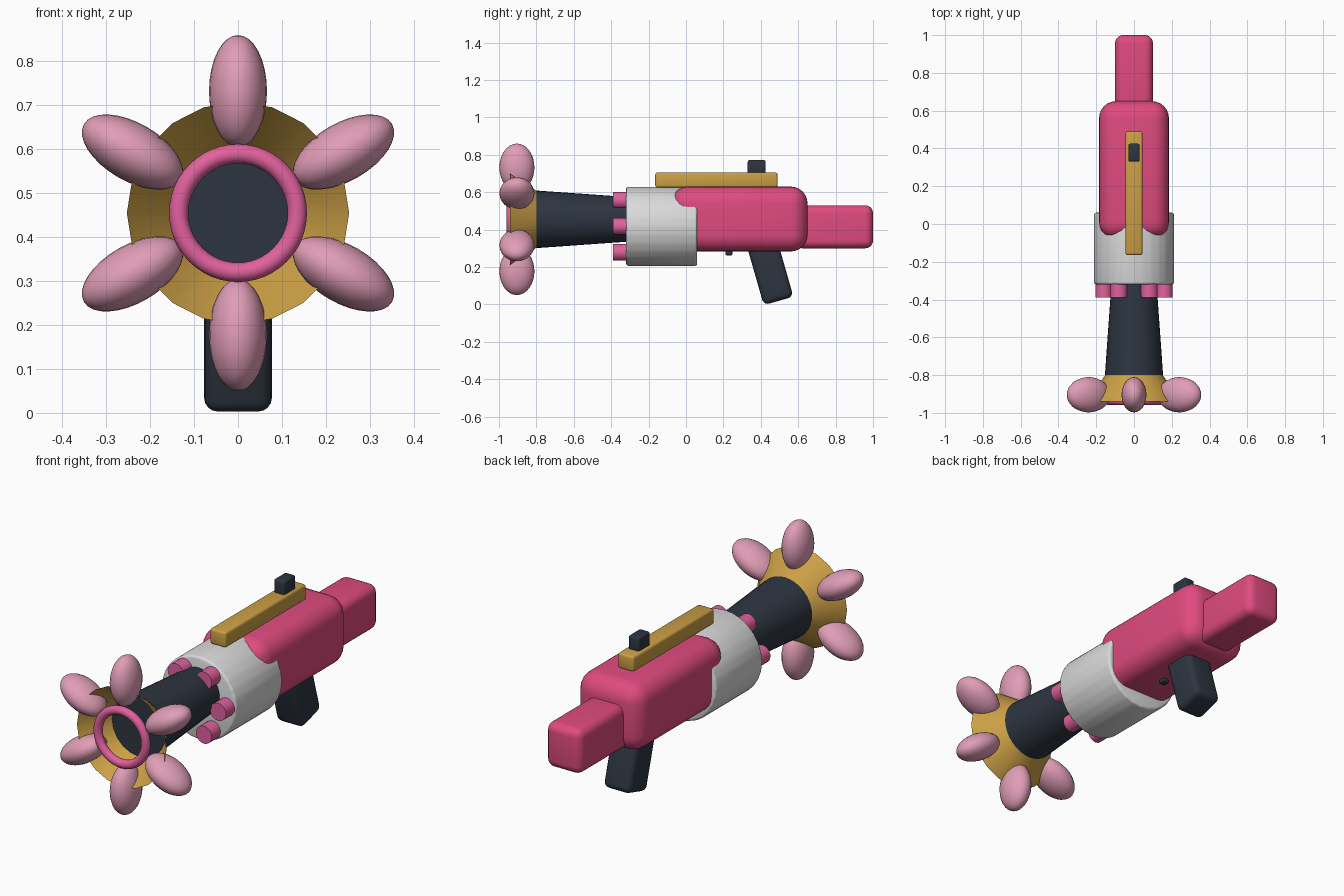
import bpy
import math
from mathutils import Matrix, Vector

cube = bpy.data.objects.get("Cube")
if cube:
    bpy.data.objects.remove(cube, do_unlink=True)


def material(name, rgb):
    m = bpy.data.materials.new(name)
    m.use_nodes = True
    m.diffuse_color = (*rgb, 1)
    m.node_tree.nodes["Principled BSDF"].inputs["Base Color"].default_value = (*rgb, 1)
    return m


RED = material("raspberry", (0.74, 0.07, 0.21))
PINK = material("hot pink", (0.75, 0.12, 0.34))
PETAL = material("pale pink", (0.75, 0.34, 0.47))
GOLD = material("gold", (0.60, 0.35, 0.06))
DARK = material("dark slate", (0.027, 0.036, 0.053))
WHITE = material("off white", (0.70, 0.70, 0.70))

AXIS_Z = 0.455      # height of the barrel and flower axis
DRUM_Z = 0.4175     # height of the drum axis
ALONG_Y = (math.pi / 2, 0, 0)


def finish(name, mat, bevel=0, segments=4, all_edges=False, angle=40):
    """Name, colour, round and shade the active object."""
    ob = bpy.context.object
    ob.name = name
    ob.data.materials.append(mat)
    bpy.ops.object.transform_apply(location=False, rotation=True, scale=True)
    if bevel:
        mod = ob.modifiers.new("Rounding", "BEVEL")
        mod.width = bevel
        mod.segments = segments
        if all_edges:
            mod.limit_method = "NONE"
        bpy.ops.object.modifier_apply(modifier=mod.name)
    bpy.ops.object.shade_smooth_by_angle(angle=math.radians(angle))
    return ob


def box(name, mat, lo, hi, bevel, segments=4):
    lo, hi = Vector(lo), Vector(hi)
    bpy.ops.mesh.primitive_cube_add(size=1, location=(lo + hi) / 2)
    bpy.context.object.scale = hi - lo
    return finish(name, mat, bevel, segments)


def tube(name, mat, y0, y1, r0, r1, x=0, z=AXIS_Z, sides=32, fill="NGON", **kw):
    """Round part along y with radius r0 at y0 (front) and r1 at y1."""
    bpy.ops.mesh.primitive_cone_add(
        vertices=sides, radius1=r1, radius2=r0, depth=y1 - y0, end_fill_type=fill,
        location=(x, (y0 + y1) / 2, z), rotation=ALONG_Y)
    return finish(name, mat, **kw)


# Body and stock
box("body", RED, (-0.185, -0.08, 0.283), (0.185, 0.65, 0.63), 0.09, 6)
box("stock", RED, (-0.1, 0.58, 0.30), (0.1, 1.0, 0.53), 0.042, 5)

# Top rail and sight
box("top_rail", GOLD, (-0.045, -0.165, 0.625), (0.045, 0.49, 0.705), 0.012, 3)
box("sight", DARK, (-0.03, 0.33, 0.69), (0.03, 0.425, 0.772), 0.01, 3)

# Slanted grip and trigger
bpy.ops.mesh.primitive_cube_add(size=1, location=(0, 0.44, 0.211))
grip = bpy.context.object
grip.scale = (0.154, 0.165, 0.4)
grip.rotation_euler = (math.radians(16), 0, 0)
finish("grip", DARK, 0.03)
box("trigger", DARK, (-0.018, 0.21, 0.262), (0.018, 0.248, 0.31), 0.008, 2)

# Drum with faceted side, and the ring of studs on its front
tube("drum", WHITE, -0.32, 0.06, 0.2125, 0.2125, z=DRUM_Z, sides=28,
     bevel=0.013, segments=3, all_edges=True)
for i in range(6):
    a = math.radians(60 * i)
    tube(f"drum_stud_{i + 1}", PINK, -0.39, -0.29, 0.045, 0.045, sides=20,
         x=0.16 * math.cos(a), z=DRUM_Z + 0.16 * math.sin(a))

# Flared barrel and open bell
tube("barrel", DARK, -0.8, -0.25, 0.154, 0.115)
tube("bell", GOLD, -0.94, -0.8, 0.253, 0.152, sides=20, fill="NOTHING")

# Ring at the mouth
bpy.ops.mesh.primitive_torus_add(
    major_radius=0.135, minor_radius=0.022, major_segments=48, minor_segments=14,
    location=(0, -0.937, AXIS_Z), rotation=ALONG_Y)
finish("mouth_ring", PINK)

# Petals around the bell
for i in range(6):
    turn = math.radians(60 * i)
    bpy.ops.mesh.primitive_uv_sphere_add(segments=24, ring_count=16, radius=1)
    petal = bpy.context.object
    petal.scale = (0.066, 0.0935, 0.1275)
    petal.rotation_euler = (0, turn, 0)
    petal.location = Matrix.Rotation(turn, 3, "Y") @ Vector((0, 0, 0.2775))
    petal.location += Vector((0, -0.904, AXIS_Z))
    finish(f"petal_{i + 1}", PETAL)
